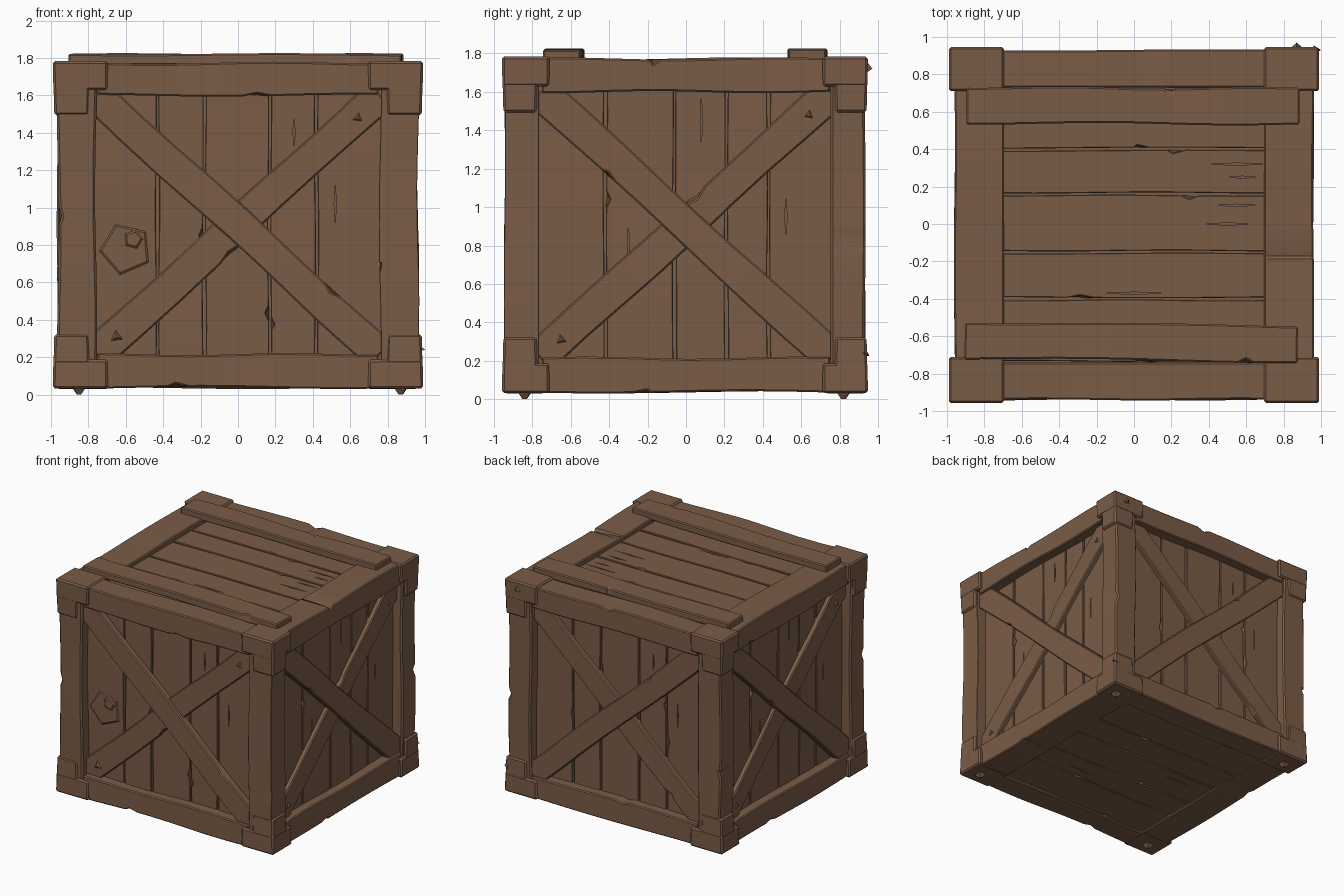
import bpy, bmesh, random
from math import atan2, hypot, pi, sin
from mathutils import Matrix, Vector

random.seed(11)
if "Cube" in bpy.data.objects:
    bpy.data.objects.remove(bpy.data.objects["Cube"])

wood = bpy.data.materials.new("brown_wood")
wood.use_nodes = True
wood.diffuse_color = (0.195, 0.107, 0.062, 1)
wood.node_tree.nodes["Principled BSDF"].inputs["Base Color"].default_value = wood.diffuse_color
parts = []


def finish(name, bm, bevel=0.008):
    """Chamfer the hard edges and turn the mesh into an object."""
    bmesh.ops.recalc_face_normals(bm, faces=bm.faces)
    if bevel:
        hard = [e for e in bm.edges if e.calc_face_angle(0) > 0.9]
        bmesh.ops.bevel(bm, geom=hard, offset=bevel, segments=1, affect='EDGES', clamp_overlap=True)
    mesh = bpy.data.meshes.new(name)
    bm.to_mesh(mesh)
    bm.free()
    mesh.materials.append(wood)
    ob = bpy.data.objects.new(name, mesh)
    bpy.context.collection.objects.link(ob)
    parts.append(ob)
    return ob


def frame(side):
    """Axes of a wall: u to the right, v up, n outward; side counts quarter turns."""
    return Matrix.Rotation(side * pi / 2, 4, 'Z') @ Matrix.Rotation(pi / 2, 4, 'X')


def board(bm, wall, u, v, n, length, width, thick, angle=0.0, rough=0.006, chips=1):
    """Hand-cut board lying on a wall, with wavy edges and chipped corners."""
    m = wall @ Matrix.Translation((u, v, n)) @ Matrix.Rotation(angle, 4, 'Z')
    stations = [(length * (i / 8 - 0.5), 0, 0) for i in range(9)]
    for _ in range(chips):
        x = random.uniform(-0.36, 0.36) * length
        d = random.uniform(0.04, 0.08)
        stations += [(x - d, 0, 0), (x, random.choice((-1, 1)), random.uniform(0.012, 0.025)), (x + d, 0, 0)]
    stations.sort()
    waves = [(random.uniform(3, 6), random.uniform(0, 6)) for _ in range(3)]
    rings = []
    for x, side, cut in stations:
        lo, hi, top = (rough * sin(f * x + p) for f, p in waves)
        lo, hi, top = lo - width / 2, hi + width / 2, top * 0.6
        corners = [(lo, -thick), (hi, -thick), (hi - cut * (side > 0), top), (lo + cut * (side < 0), top)]
        rings.append([bm.verts.new(m @ Vector((x, y, z))) for y, z in corners])
    for a, b in zip(rings, rings[1:]):
        for i in range(4):
            bm.faces.new((a[i], a[i - 1], b[i - 1], b[i]))
    bm.faces.new(rings[0])
    bm.faces.new(rings[-1][::-1])


def box(bm, lo, hi, taper=1.0, up=1):
    """Box between two corners; taper shrinks the end facing up or down."""
    lo, hi = Vector(lo), Vector(hi)
    mid, size = (lo + hi) / 2, hi - lo
    m = Matrix.Translation(mid) @ Matrix.Diagonal((*size, 1))
    for vert in bmesh.ops.create_cube(bm, size=1, matrix=m)["verts"]:
        if (vert.co.z - mid.z) * up > 0:
            vert.co.x = mid.x + (vert.co.x - mid.x) * taper
            vert.co.y = mid.y + (vert.co.y - mid.y) * taper


def cone(bm, wall, u, v, n, size, height, sides=3, turn=0.0, tip=0.0, stretch=1.0):
    m = (wall @ Matrix.Translation((u, v, n)) @ Matrix.Rotation(turn, 4, 'Z')
         @ Matrix.Diagonal((stretch, 1, 1, 1)))
    bmesh.ops.create_cone(bm, cap_ends=True, segments=sides, radius1=size,
                          radius2=tip, depth=height, matrix=m)


def carve(target, cutter):
    """Cut the cracks out of the planks and remove the cutter."""
    cutter.hide_render = True
    mod = target.modifiers.new("cracks", 'BOOLEAN')
    mod.operation, mod.object, mod.solver = 'DIFFERENCE', cutter, 'EXACT'
    bpy.context.view_layer.objects.active = target
    bpy.ops.object.modifier_apply(modifier=mod.name)
    parts.remove(cutter)
    bpy.data.objects.remove(cutter)


def planking(name, wall, n, seams, v, height, along, cracks):
    """Row of planks between seams; along turns them upright or level."""
    bm = bmesh.new()
    for a, b in zip(seams, seams[1:]):
        u, w = (a + b) / 2, b - a - 0.012
        place = (u, v) if along else (v, u)
        board(bm, wall, *place, n, height, w, 0.05, angle=along, rough=0.003)
    planks = finish(name, bm, 0.004)
    bm = bmesh.new()
    for cu, cv, length in cracks:
        cone(bm, wall, cu, cv, n, 0.006, 0.04, 4, along, 0.006, length / 0.012)
    carve(planks, finish("crack_cutter", bm, 0))


# Inner core behind the planks
bm = bmesh.new()
box(bm, (-0.84, -0.81, 0.07), (0.84, 0.81, 1.7))
finish("core", bm)

# Four walls: planks, crossed braces and rails
MID = 0.908
walls = (("front", 0.94), ("right", 0.96), ("back", 0.93), ("left", 0.96))
for s, (name, out) in enumerate(walls):
    wall = frame(s)
    seams = (-0.8, -0.42, -0.06, 0.21, 0.43, 0.8) if s % 2 else (-0.8, -0.43, -0.18, 0.17, 0.42, 0.8)
    cracks = ((0.08, 1.45, 0.25), (0.52, 0.95, 0.22), (-0.3, 0.8, 0.2)) if s % 2 else \
             ((0.52, 1.02, 0.2), (-0.3, 0.6, 0.2), (0.3, 1.4, 0.16))
    planking(name + "_planks", wall, out - 0.08, seams, MID, 1.5, pi / 2, cracks)

    # The back wall mirrors the front one
    lean = atan2(1.385, 1.52) * (1 if s == 2 else -1)
    for label, turn, depth in (("outer", lean, 0.018), ("inner", -lean, 0.045)):
        bm = bmesh.new()
        board(bm, wall, 0, MID, out - depth, hypot(1.385, 1.52), 0.18, 0.06, turn)
        finish(f"{name}_{label}_brace", bm)

    for label, v, width in (("bottom", 0.126, 0.18), ("top", 1.686, 0.175)):
        bm = bmesh.new()
        board(bm, wall, 0, v, out, 1.5, width, 0.265 if s % 2 else 0.2)
        finish(f"{name}_{label}_rail", bm)

    # Wood splinters standing out near the brace ends
    if s != 2:
        bm = bmesh.new()
        for u, v, depth in ((-0.65, 0.31, 0.042), (0.64, 1.48, 0.042)):
            cone(bm, wall, u, v, out - depth, 0.04, 0.016, 3, u * 3, 0.012)
        finish(name + "_splinters", bm, 0)

# Splintered patch on the front planks
bm = bmesh.new()
cone(bm, frame(0), -0.6, 0.78, 0.862, 0.15, 0.012, 5, 0.4, 0.13)
cone(bm, frame(0), -0.56, 0.83, 0.87, 0.06, 0.014, 5, 1.0, 0.04)
finish("front_patch", bm, 0)

# Corner posts and the caps at their ends
for sx in (-1, 1):
    for sy in (-1, 1):
        where = f"{'back' if sy > 0 else 'front'}_{'left' if sx > 0 else 'right'}"
        wall = frame(2 if sy > 0 else 0)
        bm = bmesh.new()
        board(bm, wall, -sx * sy * 0.861, MID, 0.932 if sy > 0 else 0.945, 1.6, 0.205, 0.18, pi / 2)
        finish(where + "_post", bm, 0.012)
        for label, z, up in (("bottom", 0.032, 1), ("top", 1.783, -1)):
            bm = bmesh.new()

            def span(x0, y0, height, taper):
                xs = sorted((sx * x0, sx * 0.99))
                ys = sorted((sy * y0, 0.947 if sy > 0 else -0.958))
                zs = sorted((z, z + up * height))
                box(bm, *zip(xs, ys, zs), taper, up)
            span(0.695, 0.71, 0.155, 0.98)
            span(0.79, 0.77, 0.29, 0.92)
            finish(f"{where}_{label}_cap", bm, 0.012)

# Lid and floor planks, level along x
lid = Matrix.Identity(4)
floor = Matrix.Rotation(pi, 4, 'X')
level_seams = (-0.74, -0.4, -0.15, 0.16, 0.4, 0.74)
planking("lid_planks", lid, 1.738, level_seams, 0, 1.42, 0,
         ((0.55, 0.32, 0.3), (0.58, 0.25, 0.14), (0.5, 0.0, 0.28), (0.0, -0.37, 0.3), (0.55, 0.1, 0.2)))
planking("floor_planks", floor, -0.048, level_seams, 0, 1.42, 0, ((0.3, 0.3, 0.3), (-0.4, -0.05, 0.25)))

# Two slats across the lid
for label, u, v, turn in (("back", -0.005, 0.632, -0.003), ("front", -0.015, -0.632, -0.012)):
    bm = bmesh.new()
    board(bm, lid, u, v, 1.822, 1.78, 0.195, 0.06, turn)
    finish(label + "_lid_slat", bm)

# Loose splinters under the bottom caps and on the outer edges
bm = bmesh.new()
for x, y in ((-0.85, -0.84), (0.87, -0.84), (-0.85, 0.82), (0.87, 0.82)):
    cone(bm, floor, x, -y, -0.02, 0.05, 0.04, 4, x, 0.015)
cone(bm, frame(1), 0.93, 0.24, 0.98, 0.03, 0.04)
cone(bm, frame(2), -0.87, 1.72, 0.955, 0.04, 0.03)
finish("loose_splinters", bm, 0)

bpy.ops.object.select_all(action='DESELECT')
for ob in parts:
    ob.select_set(True)
bpy.context.view_layer.objects.active = parts[0]
bpy.ops.object.shade_smooth_by_angle(angle=0.5)
